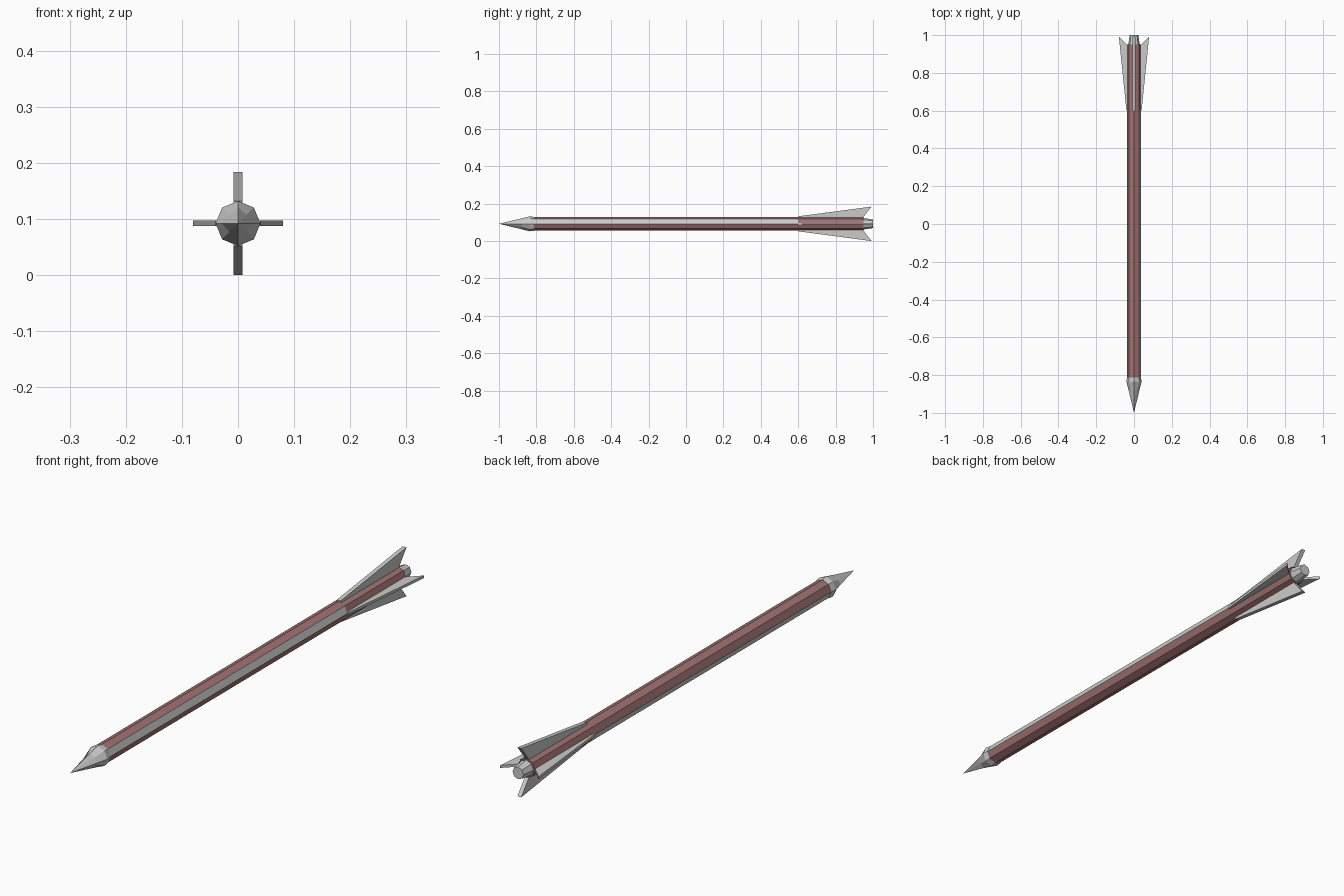
import bpy, bmesh
from math import cos, sin, pi

if "Cube" in bpy.data.objects:
    bpy.data.objects.remove(bpy.data.objects["Cube"])

Z = 0.092   # height of the arrow axis
N = 8       # sides of the shaft


def material(name, rgb):
    m = bpy.data.materials.new(name)
    m.diffuse_color = (*rgb, 1)
    m.use_nodes = True
    m.node_tree.nodes["Principled BSDF"].inputs["Base Color"].default_value = m.diffuse_color
    return m


def finish(name, bm, mats=()):
    bmesh.ops.recalc_face_normals(bm, faces=bm.faces)
    me = bpy.data.meshes.new(name)
    bm.to_mesh(me)
    bm.free()
    for m in mats:
        me.materials.append(m)
    ob = bpy.data.objects.new(name, me)
    bpy.context.collection.objects.link(ob)
    return ob


def loft(name, rings, mats=(), stripe=None):
    """Octagonal rings (y, radius, diagonal factor) along y; radius 0 is a tip."""
    bm = bmesh.new()
    loops = []
    for y, r, diag in rings:
        if r == 0:
            loops.append([bm.verts.new((0, y, Z))] * N)
            continue
        loop = []
        for i in range(N):
            a, q = 2 * pi * i / N, r * (diag if i % 2 else 1)
            loop.append(bm.verts.new((q * cos(a), y, Z + q * sin(a))))
        loops.append(loop)
    for s, (a, b) in enumerate(zip(loops, loops[1:])):
        for i in range(N):
            j = (i + 1) % N
            f = bm.faces.new(list(dict.fromkeys((a[i], a[j], b[j], b[i]))))
            if stripe and s == stripe[0] and i in stripe[1]:
                f.material_index = 1
    for end in (loops[0], loops[-1]):
        if end[0] is not end[1]:
            bm.faces.new(end)
    return finish(name, bm, mats)


def fin(name, angle, tip, half):
    """Swept fin: profile in (radius, y), thickened both ways, turned round the axis."""
    profile = [(0.025, 0.6), (0.04, 0.6), (tip, 0.992), (0.032, 0.945), (0.025, 0.945)]
    bm = bmesh.new()
    c, s = round(cos(angle)), round(sin(angle))
    sides = [[bm.verts.new((r * c - t * s, y, Z + r * s + t * c)) for r, y in profile]
             for t in (-half, half)]
    bm.faces.new(sides[0])
    bm.faces.new(sides[1])
    n = len(profile)
    for i in range(n):
        j = (i + 1) % n
        bm.faces.new((sides[0][i], sides[0][j], sides[1][j], sides[1][i]))
    return finish(name, bm)


# Shaft with two opposite grey strips
wood = material("dark_wood", (0.36, 0.17, 0.17))
grey = material("grey", (0.8, 0.8, 0.8))
loft("shaft", [(-0.82, 0.036, 1), (0.6, 0.036, 1), (0.95, 0.036, 1)],
     (wood, grey), stripe=(0, (0, 4)))

# Head: flared collar running into a four-sided point
loft("arrow_head", [(-0.812, 0.037, 1), (-0.835, 0.04, 1),
                    (-0.88, 0.029, 0.75), (-1.0, 0, 1)])

# Nock at the rear
loft("nock", [(0.945, 0.031, 1), (1.0, 0.023, 1)])

# Four fins
for k, label in enumerate(("right", "top", "left", "bottom")):
    upright = k % 2
    fin("fin_" + label, k * pi / 2, 0.092 if upright else 0.08,
        0.008 if upright else 0.005)
